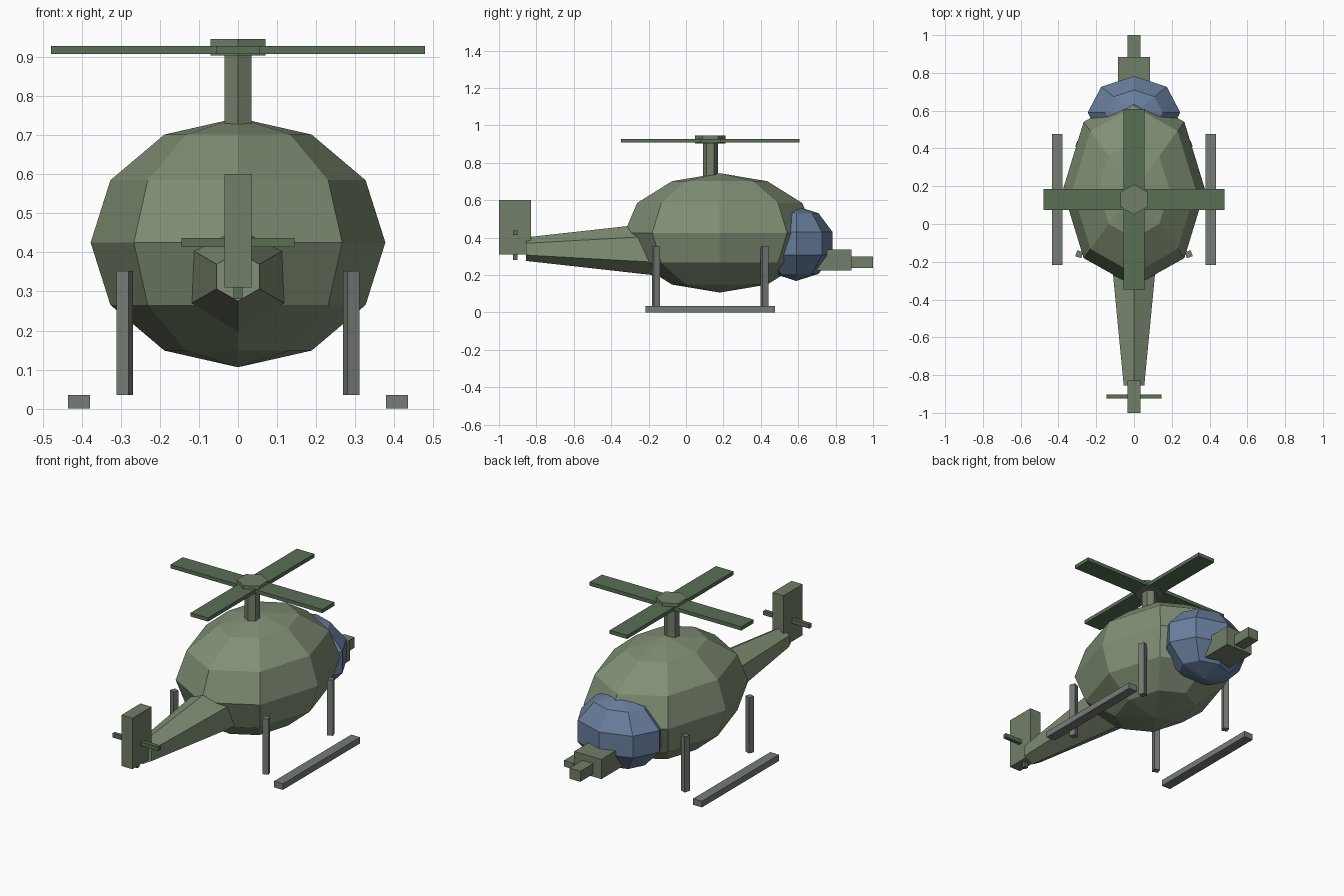
import bpy
from math import radians, pi

if "Cube" in bpy.data.objects:
    bpy.data.objects.remove(bpy.data.objects["Cube"])


def paint(name, rgb):
    m = bpy.data.materials.new(name)
    m.diffuse_color = (*rgb, 1)
    m.use_nodes = True
    m.node_tree.nodes["Principled BSDF"].inputs["Base Color"].default_value = m.diffuse_color
    return m


GREEN = paint("body_green", (0.22, 0.28, 0.18))
DARK = paint("rotor_green", (0.10, 0.16, 0.09))
OLIVE = paint("fitting_green", (0.17, 0.21, 0.14))
BLUE = paint("canopy_blue", (0.14, 0.21, 0.34))
METAL = paint("skid_metal", (0.18, 0.20, 0.18))


def finish(name, mat):
    ob = bpy.context.object
    ob.name = name
    ob.data.materials.append(mat)
    return ob


def box(name, mat, x, y, z, turn=0):
    """Box from (min, max) ranges, optionally turned about its vertical axis."""
    spans = (x, y, z)
    bpy.ops.mesh.primitive_cube_add(size=1, location=[(a + b) / 2 for a, b in spans],
                                    rotation=(0, 0, radians(turn)))
    bpy.context.object.scale = [b - a for a, b in spans]
    return finish(name, mat)


def ball(name, mat, rings, loc, radii):
    bpy.ops.mesh.primitive_uv_sphere_add(segments=8, ring_count=rings, radius=1, location=loc)
    bpy.context.object.scale = radii
    return finish(name, mat)


def hex_post(name, mat, r, y, z0, z1):
    bpy.ops.mesh.primitive_cylinder_add(vertices=6, radius=r, depth=z1 - z0,
                                        location=(0, y, (z0 + z1) / 2))
    return finish(name, mat)


# Fuselage and canopy
ball("fuselage", GREEN, 6, (0, 0.18, 0.425), (0.377, 0.51, 0.319))
ball("canopy", BLUE, 5, (0, 0.59, 0.368), (0.258, 0.203, 0.2))

# Tapered tail boom
bpy.ops.mesh.primitive_cone_add(vertices=6, radius1=0.147, radius2=0.063, depth=0.755,
                                location=(0, -0.4775, 0.338), rotation=(pi / 2, 0, 0))
finish("tail_boom", GREEN)

# Tail fin and tail rotor
box("tail_fin", OLIVE, (-0.035, 0.035), (-1, -0.828), (0.31, 0.60))
box("tail_rotor_cross_blade", DARK, (-0.145, 0.145), (-0.924, -0.902), (0.414, 0.437))
box("tail_rotor_upright_blade", DARK, (-0.011, 0.011), (-0.924, -0.902), (0.28, 0.57))

# Main rotor
hex_post("rotor_mast", OLIVE, 0.04, 0.13, 0.72, 0.91)
hex_post("rotor_hub", OLIVE, 0.081, 0.13, 0.903, 0.946)
box("rotor_blade_across", DARK, (-0.478, 0.478), (0.075, 0.185), (0.907, 0.928))
box("rotor_blade_along", DARK, (-0.055, 0.055), (-0.348, 0.608), (0.907, 0.928))

# Nose gun
box("gun_mount", OLIVE, (-0.086, 0.086), (0.70, 0.884), (0.223, 0.335))
box("gun_barrel", OLIVE, (-0.034, 0.034), (0.86, 1.0), (0.238, 0.298))

# Landing skids and struts
for side, s in (("left", -1), ("right", 1)):
    box(side + "_skid", METAL, (s * 0.407 - 0.028, s * 0.407 + 0.028), (-0.217, 0.477), (0, 0.035))
    for end, y in (("front", -0.16), ("rear", 0.42)):
        x = s * 0.29
        box(f"{side}_{end}_strut", METAL, (x - 0.0165, x + 0.0165),
            (y - 0.0165, y + 0.0165), (0.035, 0.352), turn=s * 20)
